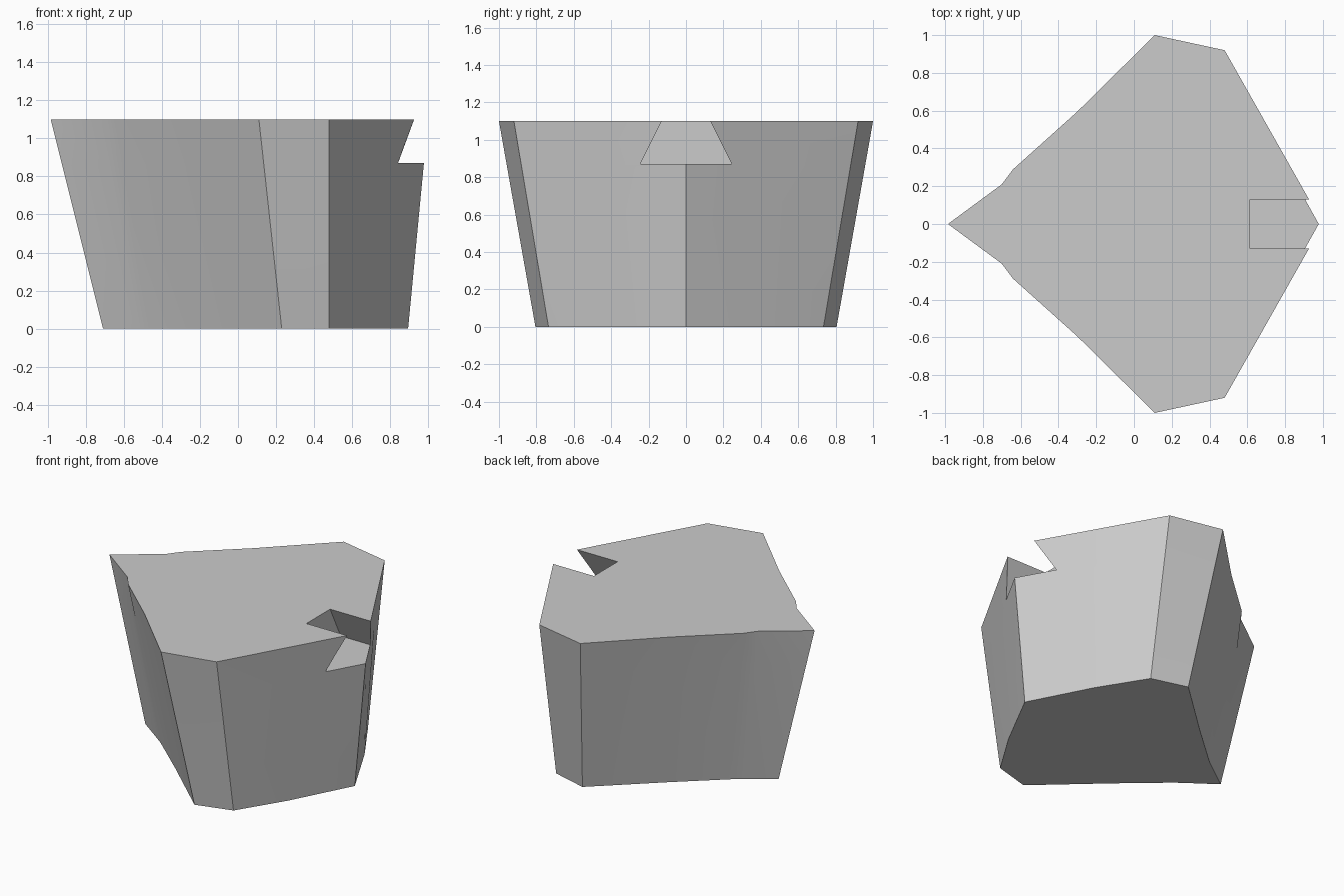
import bpy
import bmesh

cube = bpy.data.objects.get("Cube")
if cube:
    bpy.data.objects.remove(cube)

HEIGHT = 1.1

grey = bpy.data.materials.new("plain_grey")
grey.use_nodes = True
grey.diffuse_color = (0.6, 0.6, 0.6, 1)
grey.node_tree.nodes["Principled BSDF"].inputs["Base Color"].default_value = grey.diffuse_color


def loft(name, rings):
    """Join closed rings of 3D points into a capped solid."""
    bm = bmesh.new()
    loops = [[bm.verts.new(p) for p in ring] for ring in rings]
    n = len(loops[0])
    for low, high in zip(loops, loops[1:]):
        for i in range(n):
            j = (i + 1) % n
            bm.faces.new((low[i], low[j], high[j], high[i]))
    bm.faces.new(loops[0][::-1])
    bm.faces.new(loops[-1])
    bmesh.ops.recalc_face_normals(bm, faces=bm.faces)
    mesh = bpy.data.meshes.new(name)
    bm.to_mesh(mesh)
    bm.free()
    mesh.materials.append(grey)
    obj = bpy.data.objects.new(name, mesh)
    bpy.context.collection.objects.link(obj)
    return obj


def mirrored_ring(half, z):
    """Half outline from the narrow tip to the rear ridge, mirrored across y."""
    full = half + [(x, -y) for x, y in half[-2:0:-1]]
    return [(x, y, z) for x, y in full]


# Flared block: half outlines at the foot and the rim
foot = [(-0.71, 0), (-0.53, 0.13), (-0.47, 0.175), (-0.18, 0.43),
        (0.23, 0.805), (0.48, 0.735), (0.676, 0.42), (0.895, 0)]
rim = [(-0.985, 0), (-0.7, 0.21), (-0.64, 0.29), (-0.3, 0.595),
       (0.11, 1), (0.48, 0.92), (0.74, 0.46), (1.0, 0)]


def blend(t):
    return [(a + (c - a) * t, b + (d - b) * t) for (a, b), (c, d) in zip(foot, rim)]


# The dents beside the tip fade out just below the rim
neck = blend(0.78)
neck[1] = (-0.67, 0.205)
neck[2] = (-0.6, 0.265)
block = loft("flared_block", [mirrored_ring(foot, 0),
                              mirrored_ring(neck, 0.78 * HEIGHT),
                              mirrored_ring(rim, HEIGHT)])

# Dovetail slot cut into the rear ridge
floor_z, top_z = 0.87, 1.2
slope = (0.245 - 0.13) / (HEIGHT - floor_z)
top_w = 0.13 - slope * (top_z - HEIGHT)
slot = [(-0.245, floor_z), (0.245, floor_z), (top_w, top_z), (-top_w, top_z)]
cutter = loft("slot_cutter", [[(x, y, z) for y, z in slot] for x in (0.615, 1.3)])
cutter.hide_render = True

cut = block.modifiers.new("dovetail_slot", "BOOLEAN")
cut.operation = "DIFFERENCE"
cut.solver = "EXACT"
cut.object = cutter
bpy.ops.object.select_all(action="DESELECT")
block.select_set(True)
bpy.context.view_layer.objects.active = block
bpy.ops.object.modifier_apply(modifier=cut.name)
bpy.data.objects.remove(cutter)

bpy.ops.object.shade_smooth_by_angle(angle=0.52)
